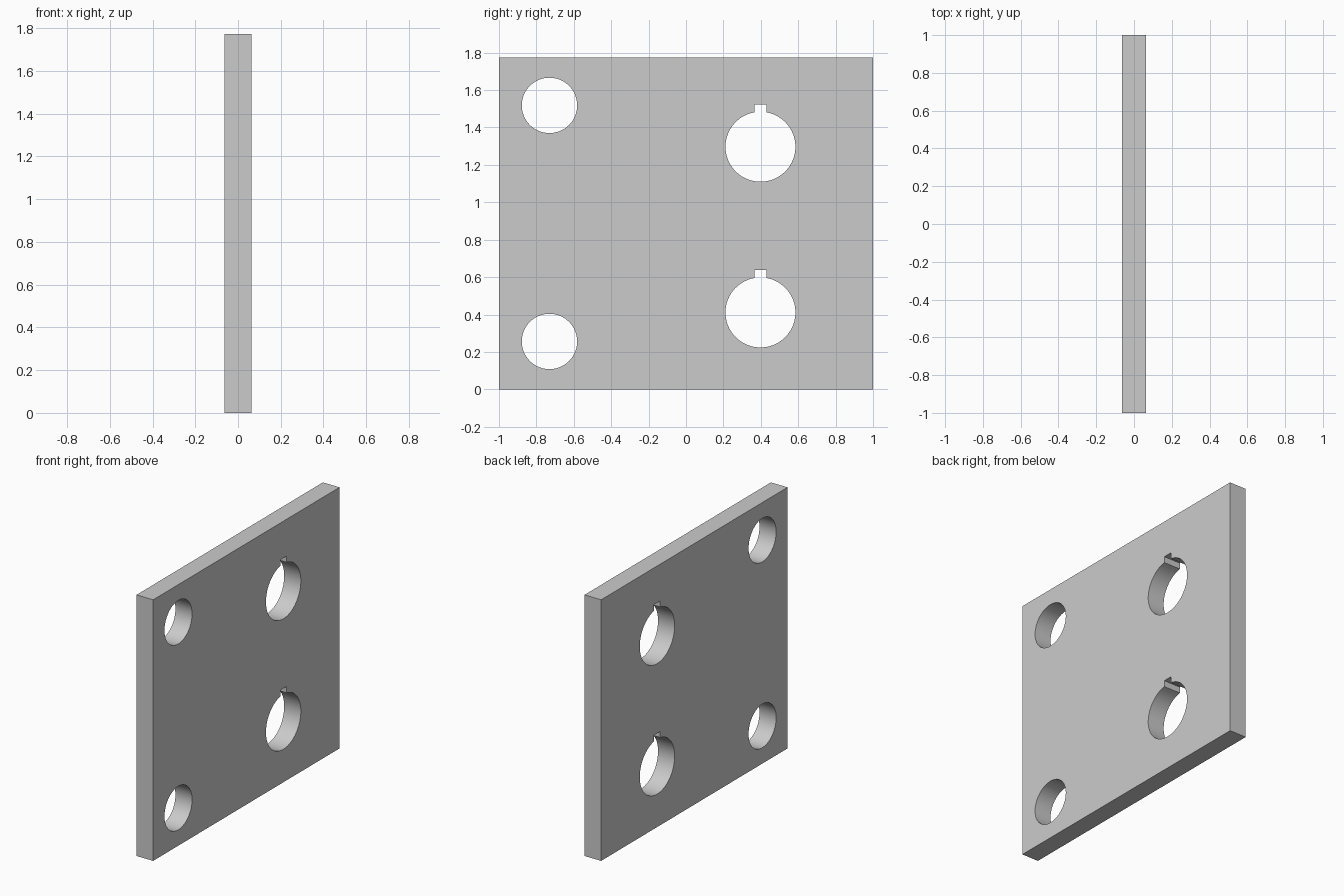
import bpy, bmesh, math

if "Cube" in bpy.data.objects:
    bpy.data.objects.remove(bpy.data.objects["Cube"])

HEIGHT, THICK = 1.773, 0.125


def add_prism(bm, outline, depth):
    """Add a closed solid by extruding a (y, z) outline along x."""
    face = bm.faces.new([bm.verts.new((-depth / 2, y, z)) for y, z in outline])
    out = bmesh.ops.extrude_discrete_faces(bm, faces=[face])["faces"][0]
    top = list(out.verts)
    bmesh.ops.translate(bm, verts=top, vec=(depth, 0, 0))
    bottom = bm.faces.new([bm.verts.new((-depth / 2, y, z)) for y, z in outline])
    bmesh.ops.remove_doubles(bm, verts=bm.verts, dist=1e-5)


def make_object(name, outlines, depth):
    bm = bmesh.new()
    for outline in outlines:
        add_prism(bm, outline, depth)
    bmesh.ops.recalc_face_normals(bm, faces=bm.faces)
    mesh = bpy.data.meshes.new(name)
    bm.to_mesh(mesh)
    bm.free()
    obj = bpy.data.objects.new(name, mesh)
    bpy.context.collection.objects.link(obj)
    return obj


def round_hole(y, z, r, n=64):
    return [(y + r * math.cos(2 * math.pi * i / n),
             z + r * math.sin(2 * math.pi * i / n)) for i in range(n)]


def keyed_hole(y, z, r, half_w, key_top, n=64):
    # Arc running round from the left to the right side of the keyway
    gap = math.asin(half_w / r)
    start, sweep = math.pi / 2 + gap, 2 * math.pi - 2 * gap
    arc = [(y + r * math.cos(start + sweep * i / n),
            z + r * math.sin(start + sweep * i / n)) for i in range(n + 1)]
    return arc + [(y + half_w, z + key_top), (y - half_w, z + key_top)]


# Flat plate standing on its edge
plate = make_object("mounting_plate",
                    [[(-1, 0), (1, 0), (1, HEIGHT), (-1, HEIGHT)]], THICK)

# Two plain bolt holes and two holes with keyways
holes = [round_hole(-0.73, z, 0.148) for z in (0.256, 1.518)]
holes += [keyed_hole(0.398, z, 0.187, 0.032, 0.226) for z in (0.411, 1.297)]
cutter = make_object("hole_cutter", holes, THICK * 3)
cutter.hide_render = True

cut = plate.modifiers.new("holes", "BOOLEAN")
cut.operation = "DIFFERENCE"
cut.solver = "EXACT"
cut.object = cutter

# Bake the holes, then smooth only the round walls
bpy.context.view_layer.objects.active = plate
plate.select_set(True)
bpy.ops.object.modifier_apply(modifier=cut.name)
bpy.data.objects.remove(cutter)
bpy.ops.object.shade_smooth_by_angle(angle=math.radians(30))
